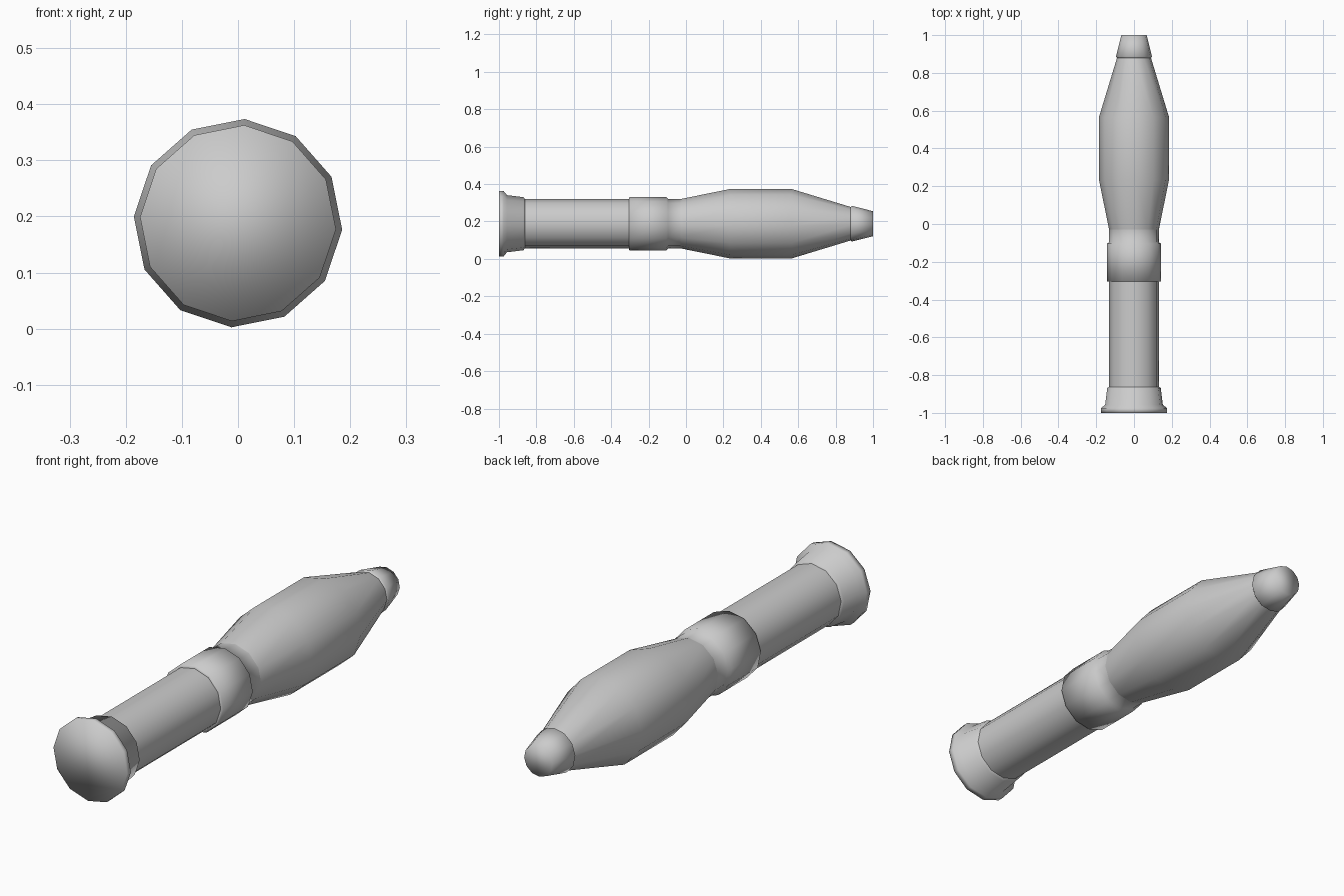
import bpy, bmesh
from math import sin, cos, pi, radians

if "Cube" in bpy.data.objects:
    bpy.data.objects.remove(bpy.data.objects["Cube"])

SIDES = 12
AXIS_Z = 0.188
TWIST = radians(-3.6)


def lathe(name, profile, cap_start=False, cap_end=False):
    """Twelve-sided turned part along y from (y, radius) pairs."""
    bm = bmesh.new()
    rings = []
    for y, r in profile:
        rings.append([bm.verts.new((r * cos(TWIST + 2 * pi * i / SIDES), y,
                                    AXIS_Z + r * sin(TWIST + 2 * pi * i / SIDES)))
                      for i in range(SIDES)])
    for a, b in zip(rings, rings[1:]):
        for i in range(SIDES):
            j = (i + 1) % SIDES
            bm.faces.new((a[i], b[i], b[j], a[j]))
    if cap_start:
        bm.faces.new(rings[0])
    if cap_end:
        bm.faces.new(rings[-1][::-1])
    mesh = bpy.data.meshes.new(name)
    bm.to_mesh(mesh)
    bm.free()
    for p in mesh.polygons:
        p.use_smooth = True
    ob = bpy.data.objects.new(name, mesh)
    bpy.context.collection.objects.link(ob)
    return ob


# Flared base flange with its stepped neck
lathe("base_flange", [(-1.0, 0.175), (-0.975, 0.175), (-0.957, 0.153),
                      (-0.868, 0.142), (-0.862, 0.132)], cap_start=True)
# Straight handle tube
lathe("handle_tube", [(-0.862, 0.132), (-0.305, 0.132)])
# Raised collar
lathe("collar", [(-0.305, 0.132), (-0.303, 0.143), (-0.104, 0.143),
                 (-0.096, 0.132), (-0.03, 0.132)])
# Bulged main body
lathe("main_body", [(-0.03, 0.132), (0.235, 0.186), (0.565, 0.186), (0.88, 0.09)])
# Tapered nose tip
lathe("nose_tip", [(0.88, 0.09), (0.886, 0.096), (1.0, 0.067)], cap_end=True)
